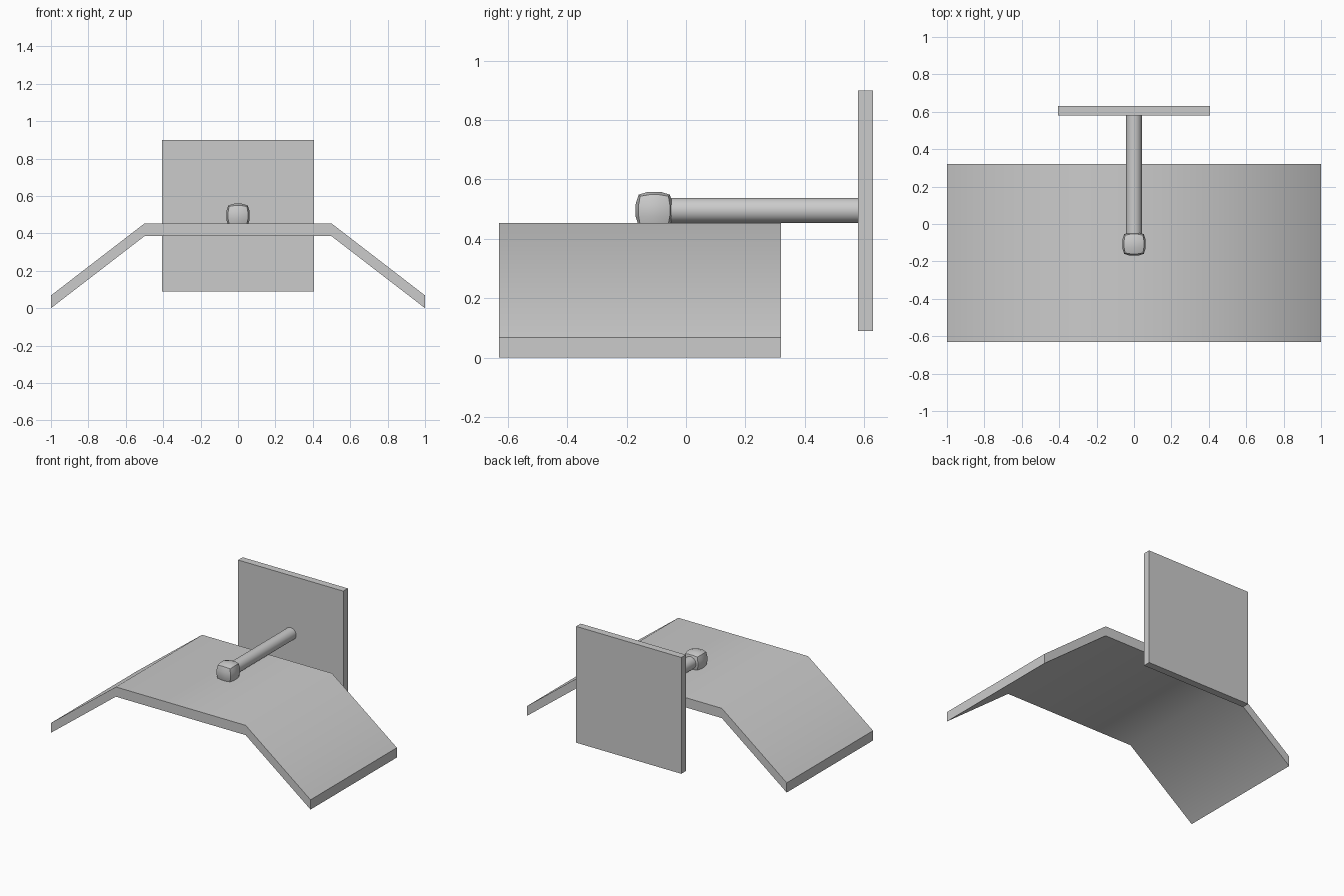
import bpy, bmesh
from math import pi, radians
from mathutils import Matrix, Vector

if "Cube" in bpy.data.objects:
    bpy.data.objects.remove(bpy.data.objects["Cube"])


def add_object(name, bm, angle):
    bmesh.ops.recalc_face_normals(bm, faces=bm.faces)
    mesh = bpy.data.meshes.new(name)
    bm.to_mesh(mesh)
    bm.free()
    obj = bpy.data.objects.new(name, mesh)
    bpy.context.collection.objects.link(obj)
    bpy.ops.object.select_all(action='DESELECT')
    obj.select_set(True)
    bpy.context.view_layer.objects.active = obj
    bpy.ops.object.shade_smooth_by_angle(angle=radians(angle))
    return obj


# Bent plate: three slabs in a row, extruded from a strip profile along y
bm = bmesh.new()
strip = [(-1, 0.0), (-0.5, 0.385), (0.5, 0.385), (1, 0.0)]
thick, y0, y1 = 0.068, -0.63, 0.32
pairs = [(bm.verts.new((x, y0, z)), bm.verts.new((x, y0, z + thick))) for x, z in strip]
faces = [bm.faces.new((a[0], b[0], b[1], a[1])) for a, b in zip(pairs, pairs[1:])]
ext = bmesh.ops.extrude_face_region(bm, geom=faces, use_keep_orig=True)
bmesh.ops.translate(bm, vec=(0, y1 - y0, 0),
                    verts=[g for g in ext['geom'] if isinstance(g, bmesh.types.BMVert)])
add_object("bent_plate", bm, 42)

# Upright square panel at the back
bm = bmesh.new()
bmesh.ops.create_cube(bm, size=1, matrix=Matrix.Translation((0, 0.605, 0.495))
                      @ Matrix.Diagonal((0.81, 0.05, 0.81, 1)))
add_object("back_panel", bm, 30)

# Rod joining the panel to the knob
bm = bmesh.new()
r0, r1 = -0.10, 0.59
bmesh.ops.create_cone(bm, cap_ends=True, segments=32, radius1=0.042, radius2=0.042,
                      depth=r1 - r0,
                      matrix=Matrix.Translation((0, (r0 + r1) / 2, 0.496))
                      @ Matrix.Rotation(pi / 2, 4, 'X'))
add_object("rod", bm, 30)

# Knob: a subdivided cube partly rounded towards a sphere
bm = bmesh.new()
bmesh.ops.create_cube(bm, size=2)
bmesh.ops.subdivide_edges(bm, edges=bm.edges[:], cuts=2, use_grid_fill=True)
for v in bm.verts:
    v.co = v.co * 0.021 + v.co.normalized() * 0.046 + Vector((0, -0.107, 0.496))
add_object("knob", bm, 35)
